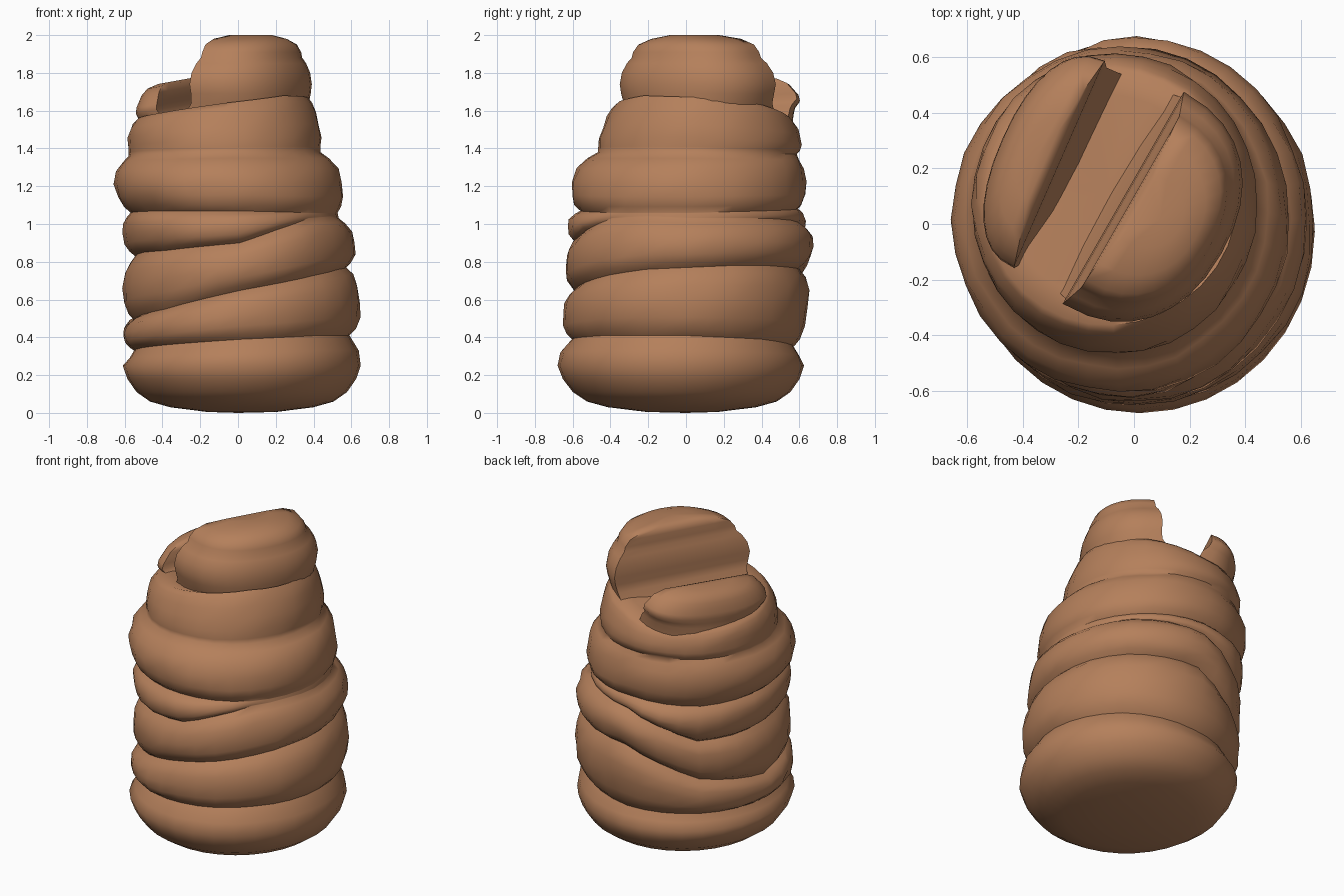
import bpy, bmesh, math, random
from mathutils import Vector

if "Cube" in bpy.data.objects:
    bpy.data.objects.remove(bpy.data.objects["Cube"])

random.seed(4)
N = 32

clay = bpy.data.materials.new("brown clay")
clay.diffuse_color = (0.46, 0.215, 0.105, 1)
clay.use_nodes = True
clay.node_tree.nodes["Principled BSDF"].inputs["Base Color"].default_value = clay.diffuse_color

# outer envelope: z, xmin, xmax, ymin, ymax
ENV = [(0.0, -.59, .63, -.65, .61), (.25, -.61, .65, -.68, .625), (.6, -.61, .65, -.645, .65),
       (.92, -.60, .615, -.635, .675), (1.22, -.655, .55, -.605, .635), (1.33, -.64, .53, -.57, .63),
       (1.39, -.59, .46, -.49, .62), (1.67, -.55, .40, -.38, .56)]

# groove heights at even angle steps, starting at +x and turning towards the back
GROOVES = [[.41, .39, .35, .34, .33, .36, .39, .41],
           [.77, .78, .78, .77, .76, .67, .57, .53, .49, .52, .55, .60, .65, .69, .73, .76],
           [1.03, 1.03, 1.03, 1.02, 1.0, .92, .82, .82, .83, .85, .86, .88, .90, .97, 1.03, 1.04],
           [1.06, 1.07, 1.08, 1.05, 1.06, 1.07, 1.07, 1.06],
           [1.38, 1.37, 1.37, 1.36, 1.36, 1.37, 1.38, 1.38],
           [1.67, 1.63, 1.55, 1.53, 1.55, 1.59, 1.64, 1.68]]


def envelope(z):
    z = min(max(z, 0), 1.67)
    for a, b in zip(ENV, ENV[1:]):
        if z <= b[0]:
            f = (z - a[0]) / (b[0] - a[0])
            return [p + (q - p) * f for p, q in zip(a[1:], b[1:])]
    return ENV[-1][1:]


def around(row, ang):
    n = len(row)
    u = ang / (2 * math.pi) * n
    i, f = int(u) % n, u - int(u)
    return row[i] + (row[(i + 1) % n] - row[i]) * f


def outline(ang, z, s):
    x0, x1, y0, y1 = envelope(z)
    c, d = math.cos(ang), math.sin(ang)
    return Vector(((x0 + x1) / 2 + (x1 - x0) / 2 * c * s,
                   (y0 + y1) / 2 + (y1 - y0) / 2 * d * s, z))


def loft(name, rings, tip_low=None, tip_high=None):
    bm = bmesh.new()
    vs = [[bm.verts.new(p) for p in r] for r in rings]
    n = len(vs[0])
    for a, b in zip(vs, vs[1:]):
        for i in range(n):
            j = (i + 1) % n
            bm.faces.new((a[i], a[j], b[j], b[i]))
    for ring, tip in ((vs[0], tip_low), (vs[-1], tip_high)):
        t = bm.verts.new(tip)
        for i in range(n):
            bm.faces.new((ring[i], ring[(i + 1) % n], t))
    bmesh.ops.remove_doubles(bm, verts=bm.verts, dist=0.0005)
    bmesh.ops.recalc_face_normals(bm, faces=bm.faces)
    me = bpy.data.meshes.new(name)
    bm.to_mesh(me)
    bm.free()
    ob = bpy.data.objects.new(name, me)
    bpy.context.collection.objects.link(ob)
    me.materials.append(clay)
    bpy.context.view_layer.objects.active = ob
    ob.select_set(True)
    bpy.ops.object.shade_smooth_by_angle(angle=math.radians(60))
    ob.select_set(False)


# stacked body of uneven coils
angles = [2 * math.pi * i / N for i in range(N)]
rings = [[outline(a, z, s) for a in angles]
         for z, s in ((.005, .3), (.03, .62), (.06, .79), (.11, .9), (.18, .97), (.25, 1.0))]
low = [.25] * 8
for k, high in enumerate(GROOVES):
    steps = (.5, 1) if k == 0 else (.1, .27, .5, .73, .9, 1)
    for t in steps:
        ring = []
        for a in angles:
            z0, z1 = around(low, a), around(high, a)
            bulge = min(1, max(0, (z1 - z0 - .03) / .12))   # thin coils melt into the groove
            depth = .06 if k == 5 else .095
            e = t if k == 0 else abs(2 * t - 1)
            s = 1 - depth * (1 - bulge * (1 - e ** 3))
            if k == 4 and t == 1:
                s += .03
            if 0 < t < 1:
                s += random.uniform(-.01, .01) * bulge
            ring.append(outline(a, z0 + (z1 - z0) * t, s))
        rings.append(ring)
    low = high
# floor of the top channel
rings.append([Vector((p.x * .8 - .02, p.y * .8 + .02, min(p.z + .01, 1.61))) for p in rings[-1]])
loft("coiled_body", rings, Vector((0, 0, .0)), Vector((-.1, .12, 1.565)))


def half_dome(name, a, b, depth, side, profile, tilt):
    """Lump with one straight wall from a to b and a rounded outer side."""
    a, b = Vector(a), Vector(b)
    mid, half = (a + b) / 2, (b - a) / 2
    nrm = Vector((half.y, -half.x)).normalized() * side
    core = mid + nrm * depth * .38
    out = []
    for z, s, flare in profile:
        ring = []
        for i in range(17):
            w = math.pi * i / 16
            c, d = math.cos(w), math.sin(w)
            q = mid - half * math.copysign(abs(c) ** .9, c) + nrm * depth * d ** .85
            q = core + (q - core) * s - nrm * flare * (1 - d)
            ring.append(Vector((q.x, q.y, z + tilt * (q.x - core.x))))
        for i in range(1, 6):                       # straight channel wall
            ring.append(ring[16].lerp(ring[0], i / 6))
        out.append(ring)
    loft(name, out, Vector((core.x, core.y, profile[0][0])),
         Vector((core.x, core.y, profile[-1][0])))


# tall right lump in two tiers, its wall curving into the channel floor
half_dome("tall_top_lump", (-.26, -.29), (.18, .48), .41, 1,
          [(1.52, .9, .07), (1.59, .92, .05), (1.64, .94, .01), (1.69, .97, 0), (1.74, .99, 0),
           (1.80, .96, 0), (1.85, .89, 0), (1.88, .82, 0), (1.91, .80, 0), (1.95, .73, .01),
           (1.98, .56, .03), (2.0, .3, .04)], 0)

# low left lump in two thin tiers
half_dome("low_top_lump", (-.43, -.15), (-.11, .58), .22, -1,
          [(1.5, .97, .08), (1.56, .97, .05), (1.59, .97, .02), (1.62, 1.02, 0), (1.65, 1.0, 0),
           (1.68, .93, 0), (1.71, .86, 0), (1.74, .7, 0), (1.755, .4, 0)], .18)
